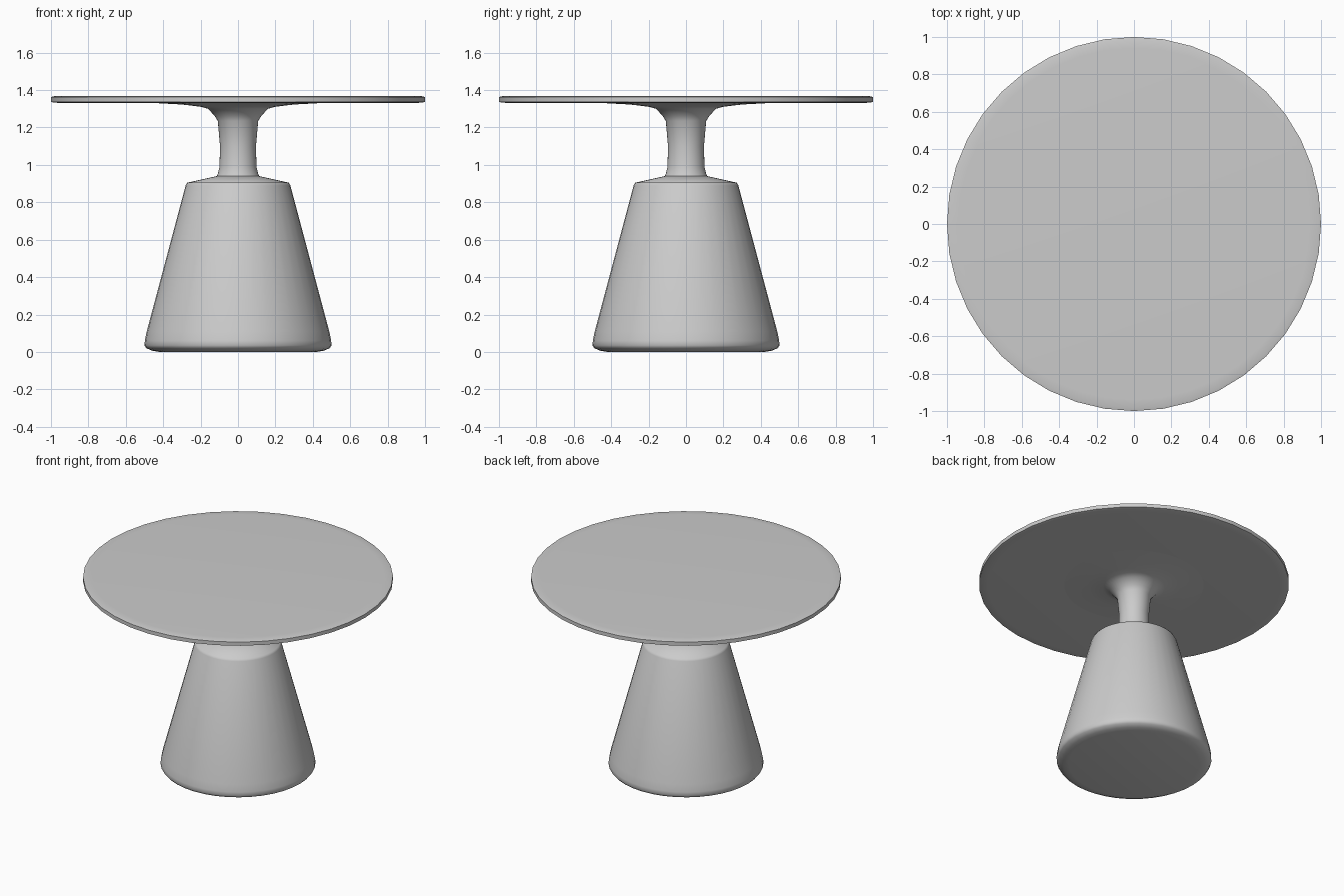
import bpy, bmesh, math

cube = bpy.data.objects.get("Cube")
if cube:
    bpy.data.objects.remove(cube, do_unlink=True)

SIDES = 40

# One plain grey finish
grey = bpy.data.materials.new("plain_grey")
grey.use_nodes = True
colour = (0.6, 0.6, 0.6, 1)
grey.diffuse_color = colour
grey.node_tree.nodes["Principled BSDF"].inputs["Base Color"].default_value = colour


def lathe(name, profile, angle=50):
    """Turn a (radius, height) profile, listed bottom to top, around z."""
    bm = bmesh.new()
    rings = []
    for r, z in profile:
        rings.append([bm.verts.new((r * math.cos(a), r * math.sin(a), z))
                      for a in (math.tau * i / SIDES for i in range(SIDES))])
    for low, high in zip(rings, rings[1:]):
        for i in range(SIDES):
            j = (i + 1) % SIDES
            bm.faces.new((low[i], low[j], high[j], high[i]))
    bm.faces.new(list(reversed(rings[0])))
    bm.faces.new(rings[-1])
    mesh = bpy.data.meshes.new(name)
    bm.to_mesh(mesh)
    bm.free()
    mesh.materials.append(grey)
    obj = bpy.data.objects.new(name, mesh)
    bpy.context.collection.objects.link(obj)
    bpy.ops.object.select_all(action="DESELECT")
    obj.select_set(True)
    bpy.context.view_layer.objects.active = obj
    bpy.ops.object.shade_smooth_by_angle(angle=math.radians(angle))
    return obj


# Tapered pedestal with a rounded foot and sloped shoulder
lathe("pedestal_base", [(0.42, 0), (0.46, 0.007), (0.49, 0.02), (0.5, 0.035),
                        (0.498, 0.06), (0.488, 0.11), (0.28, 0.89),
                        (0.272, 0.905), (0.1, 0.943)])

# Waisted neck flaring out under the top
lathe("neck", [(0.115, 0.935), (0.107, 0.955), (0.099, 0.99), (0.096, 1.1),
               (0.108, 1.235), (0.125, 1.262), (0.16, 1.3), (0.2, 1.311),
               (0.3, 1.323), (0.45, 1.331)])

# Thin round top with softened rims
lathe("table_top", [(0.94, 1.331), (0.985, 1.333), (1, 1.337), (1, 1.363),
                    (0.985, 1.367), (0.94, 1.369)])
